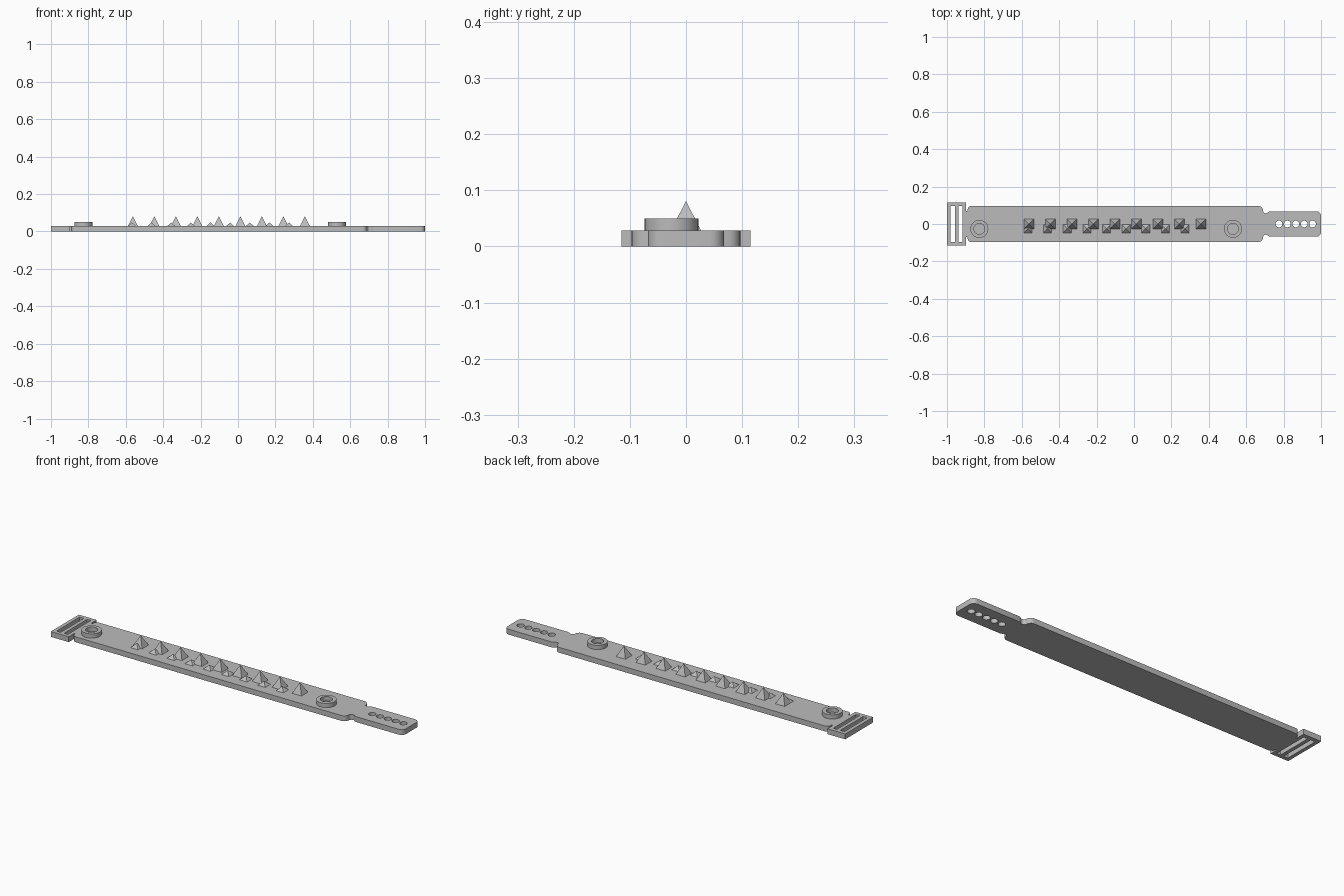
import bpy
import math

cube = bpy.data.objects.get("Cube")
if cube:
    bpy.data.objects.remove(cube, do_unlink=True)

THICK = 0.028

# One flat grey for the whole strap
grey = bpy.data.materials.new("plain grey")
grey.use_nodes = True
grey.diffuse_color = (0.5, 0.5, 0.5, 1)
grey.node_tree.nodes["Principled BSDF"].inputs["Base Color"].default_value = (0.5, 0.5, 0.5, 1)


def circle(x, y, r, n=32):
    return [(x + r * math.cos(math.tau * i / n), y + r * math.sin(math.tau * i / n))
            for i in range(n)]


def rect(x0, x1, h):
    return [(x0, -h), (x1, -h), (x1, h), (x0, h)]


def arc(x, y, r, start, end, n=6):
    angles = [math.radians(start + (end - start) * i / n) for i in range(n + 1)]
    return [(x + r * math.cos(a), y + r * math.sin(a)) for a in angles]


def plate(name, loops, z0, z1):
    """Flat plate from an outline followed by its holes."""
    curve = bpy.data.curves.new(name, "CURVE")
    curve.dimensions = "2D"
    curve.fill_mode = "BOTH"
    curve.extrude = (z1 - z0) / 2
    for loop in loops:
        spline = curve.splines.new("POLY")
        spline.points.add(len(loop) - 1)
        for point, (x, y) in zip(spline.points, loop):
            point.co = (x, y, 0, 1)
        spline.use_cyclic_u = True
    obj = bpy.data.objects.new(name, curve)
    bpy.context.collection.objects.link(obj)
    obj.location.z = (z0 + z1) / 2
    bpy.ops.object.select_all(action="DESELECT")
    obj.select_set(True)
    bpy.context.view_layer.objects.active = obj
    bpy.ops.object.convert(target="MESH")
    obj = bpy.context.object
    obj.data.materials.clear()
    obj.data.materials.append(grey)
    bpy.ops.object.shade_smooth_by_angle(angle=math.radians(35))
    return obj


def spike(name, x, y, half, height):
    bpy.ops.mesh.primitive_cone_add(vertices=4, radius1=half * math.sqrt(2), radius2=0,
                                    depth=height, location=(x, y, THICK + height / 2),
                                    rotation=(0, 0, math.pi / 4))
    obj = bpy.context.object
    obj.name = name
    obj.data.materials.append(grey)


# Strap with rounded shoulders, small notches and a narrow tongue
upper = [(-0.897, 0.07)]
upper += [(-0.89, 0.07)] + arc(-0.868, 0.075, 0.022, 170, 90)
upper += arc(0.665, 0.072, 0.025, 90, 0)
upper += arc(0.705, 0.072, 0.015, 180, 330)
upper += [(0.73, 0.068)] + arc(0.975, 0.043, 0.025, 90, 0)
outline = upper + [(x, -y) for x, y in reversed(upper)]
holes = [circle(0.775 + 0.045 * i, 0, 0.018, 24) for i in range(5)]
plate("strap", [outline] + holes, 0, THICK)

# Slotted buckle
plate("buckle", [rect(-1, -0.897, 0.115), rect(-0.981, -0.957, 0.095),
                 rect(-0.938, -0.916, 0.095)], 0, THICK)

# Raised fastener rings
for side, x in (("right", -0.827), ("left", 0.529)):
    plate(side + "_ring", [circle(x, -0.026, 0.048), circle(x, -0.026, 0.029)],
          THICK - 0.002, 0.05)

# Two rows of pyramid spikes
for i in range(9):
    spike(f"large_spike_{i + 1}", -0.562 + 0.115 * i, 0, 0.027, 0.053)
    spike(f"small_spike_{i + 1}", -0.567 + 0.105 * i, -0.025, 0.022, 0.02)
